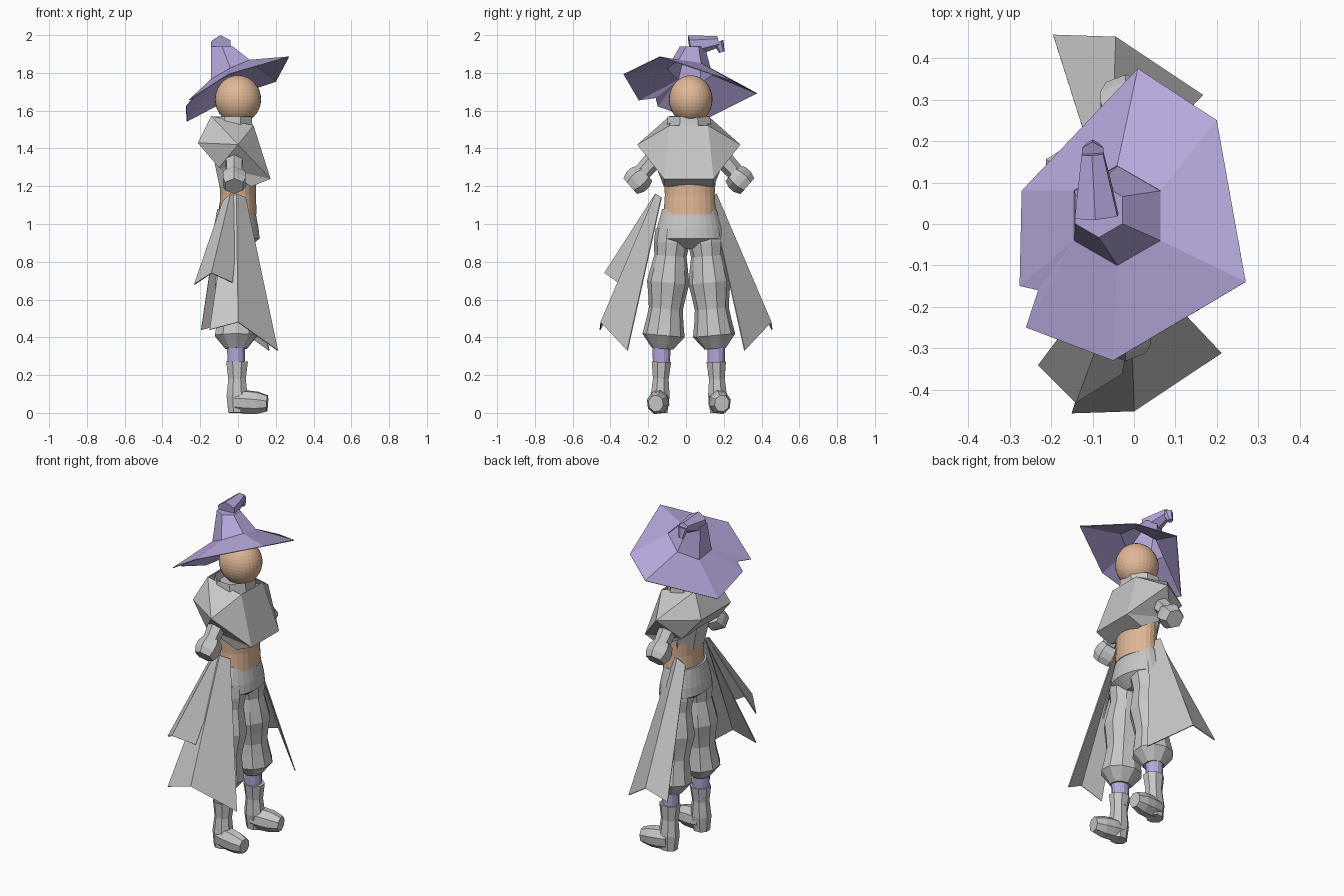
import bpy, bmesh, math
from mathutils import Vector

cube = bpy.data.objects.get("Cube")
if cube:
    bpy.data.objects.remove(cube)


def material(name, red, green, blue):
    mat = bpy.data.materials.new(name)
    mat.use_nodes = True
    colour = (red, green, blue, 1)
    mat.diffuse_color = colour
    mat.node_tree.nodes["Principled BSDF"].inputs["Base Color"].default_value = colour
    return mat


CLOTH = material("cloth grey", .57, .57, .57)
LILAC = material("lilac", .47, .39, .72)
SKIN = material("tan skin", .74, .48, .31)


def build(name, points, faces, mat, thickness=None):
    """Make an object from points and faces, optionally as a thin sheet."""
    bm = bmesh.new()
    verts = [bm.verts.new(point) for point in points]
    for face in faces:
        bm.faces.new([verts[index] for index in dict.fromkeys(face)])
    bmesh.ops.recalc_face_normals(bm, faces=bm.faces)
    mesh = bpy.data.meshes.new(name)
    bm.to_mesh(mesh)
    bm.free()
    mesh.materials.append(mat)
    part = bpy.data.objects.new(name, mesh)
    bpy.context.collection.objects.link(part)
    if thickness:
        sheet = part.modifiers.new("sheet", 'SOLIDIFY')
        sheet.thickness = thickness
        sheet.offset = 0


def bridge(lower, upper, sides):
    """Quads between two rings that start at the given indices."""
    return [(lower + k, lower + (k + 1) % sides, upper + (k + 1) % sides, upper + k)
            for k in range(sides)]


def limb(name, start, end, radii, mat, sides=8, aspect=1, closed=True):
    """Loft evenly spaced rings from start to end; aspect widens them sideways."""
    start, end = Vector(start), Vector(end)
    turn = Vector((0, 0, 1)).rotation_difference(end - start)
    points, faces = [], []
    for step, radius in enumerate(radii):
        centre = start.lerp(end, step / (len(radii) - 1))
        for k in range(sides):
            angle = math.tau * (k + .5) / sides
            spoke = Vector((math.cos(angle), aspect * math.sin(angle), 0))
            points.append(centre + turn @ (spoke * radius))
        if step:
            faces += bridge((step - 1) * sides, step * sides, sides)
    if closed:
        faces += [range(sides), range(len(points) - sides, len(points))]
    build(name, points, faces, mat)


def mirrored(side, x, y, z):
    """Place a point on one side of the body's centre line."""
    return Vector((x, side * y + .015, z))


# Head
bpy.ops.mesh.primitive_uv_sphere_add(segments=32, ring_count=20, location=(0, .025, 1.66))
head = bpy.context.object
head.name = "head"
head.scale = (.122, .115, .127)
head.data.materials.append(SKIN)


# Hat: a tilted wavy brim, a hexagonal crown, and a bent tip with a hook
def tilted(x, y, lift):
    return Vector((x, y, 1.72 + x / 2 - y / 7 + lift))


outline = [(.01, .375, .02), (.2, .25, -.03), (.27, -.14, .01), (-.05, -.33, .05),
           (-.26, -.25, .03), (-.23, -.16, .04), (-.275, -.15, .02), (-.27, .08, -.03)]
brim = [tilted(*spot) for spot in outline]
crown = [tilted(.12 * math.sin(math.tau * k / 6) - .04,
                .12 * math.cos(math.tau * k / 6) + .02, lift=.11) for k in range(6)]
nearest = [min(range(len(crown)), key=lambda k: (crown[k] - rim).length) for rim in brim]
count = len(brim)
brim_faces = [(i, (i + 1) % count, count + nearest[(i + 1) % count], count + nearest[i])
              for i in range(count)]
build("hat_brim", brim + crown, brim_faces, LILAC, thickness=.004)
peak = Vector((-.14, .05, 1.94))
narrowed = [corner.lerp(peak, .45) for corner in crown]
for corner in narrowed:
    corner.z = peak.z
build("hat_crown", crown + narrowed,
      bridge(0, len(crown), len(crown)) + [range(len(crown), len(crown) * 2)], LILAC)
bend = (-.1, .17, 1.965)
limb("hat_tip", (-.09, .02, 1.94), bend, (.06, .045, .03), LILAC, sides=6)
limb("hat_hook", bend, (-.1, .19, 1.91), (.03, .015), LILAC, sides=6)

# Waist, shirt, collar and trouser hips
limb("waist", (0, .02, 1.05), (0, .02, 1.26), (.1, .095, .1), SKIN, sides=24, aspect=1.4)
limb("shirt", (0, .015, 1.2), (-.03, .015, 1.55), (.105, .12, .12, .08),
     CLOTH, aspect=1.3)
limb("collar", (-.03, .015, 1.48), (-.03, .015, 1.57), (.12, .11),
     CLOTH, aspect=1.1, closed=False)
limb("trouser_hips", (-.01, .018, .87), (-.01, .018, 1.08), (.06, .125, .12, .11, .1),
     CLOTH, sides=28, aspect=1.45)

# Capelet: a folded flap on each side, joined by chest and back panels
back_collar, front_collar, shoulder, blade, bust, hem, under = flap = range(7)
folds = [(back_collar, front_collar, shoulder), (back_collar, shoulder, blade),
         (front_collar, bust, shoulder), (shoulder, bust, hem),
         (shoulder, hem, blade), (bust, under, hem)]
corners = [(-.14, .1, 1.57), (.08, .1, 1.52), (0, .27, 1.42), (-.21, .14, 1.43),
           (.17, .13, 1.24), (-.1, .17, 1.3), (.07, .13, 1.2)]
other = len(flap)
seams = [(back_collar, blade), (blade, hem), (front_collar, bust), (bust, under)]
build("capelet", [mirrored(side, *corner) for side in (-1, 1) for corner in corners],
      folds + [[index + other for index in fold] for fold in folds]
      + [(a, b, b + other, a + other) for a, b in seams], CLOTH, thickness=.006)


# Coat tails: two pleats fanning out from the belt to the hem
def coat_tail(name, side, shift, hem_points):
    belt = [(-.05, .14, 1.12), (-.01, .16, 1.16), (.04, .13, 1.14)]
    points = [(x + shift, side * y, z) for x, y, z in belt + hem_points]
    build(name, points, [(0, 1, 4, 3), (1, 2, 5, 4)], CLOTH, thickness=.006)


long_hem = [(-.15, .455, .44), (0, .45, .48), (.21, .31, .33)]
short_hem = [(-.2, .34, .68), (-.11, .43, .74), (0, .36, .69)]
coat_tail("right_tail", -1, 0, long_hem)
coat_tail("left_tail", 1, -.045, long_hem)
coat_tail("right_outer_tail", -1, -.03, short_hem)

# Each side: puffed trouser leg, sock, boot, sleeve and cuffed hand
for side, label in ((-1, "right"), (1, "left")):
    def pair(name, start, end, radii, mat=CLOTH, sides=8, aspect=1):
        limb(f"{label}_{name}", mirrored(side, *start), mirrored(side, *end),
             radii, mat, sides, aspect)

    pair("trouser_leg", (-.01, .085, .97), (-.01, .14, .34),
         (.095, .1, .09, .105, .118, .105, .095, .105, .118, .06), sides=10, aspect=.95)
    pair("sock", (-.01, .145, .2), (-.01, .145, .36), (.045, .05), LILAC, sides=12)
    pair("boot_shaft", (-.005, .155, 0), (-.005, .145, .27), (.05, .06, .05, .062),
         aspect=.9)
    pair("boot_foot", (-.01, .155, .06), (.155, .175, .05), (.06, .065, .062, .045),
         aspect=.9)
    pair("sleeve", (-.02, .13, 1.4), (-.02, .25, 1.27), (.06, .05, .045), sides=6)
    pair("hand", (-.02, .23, 1.27), (-.02, .31, 1.2), (.055, .07, .07, .055), sides=6)
